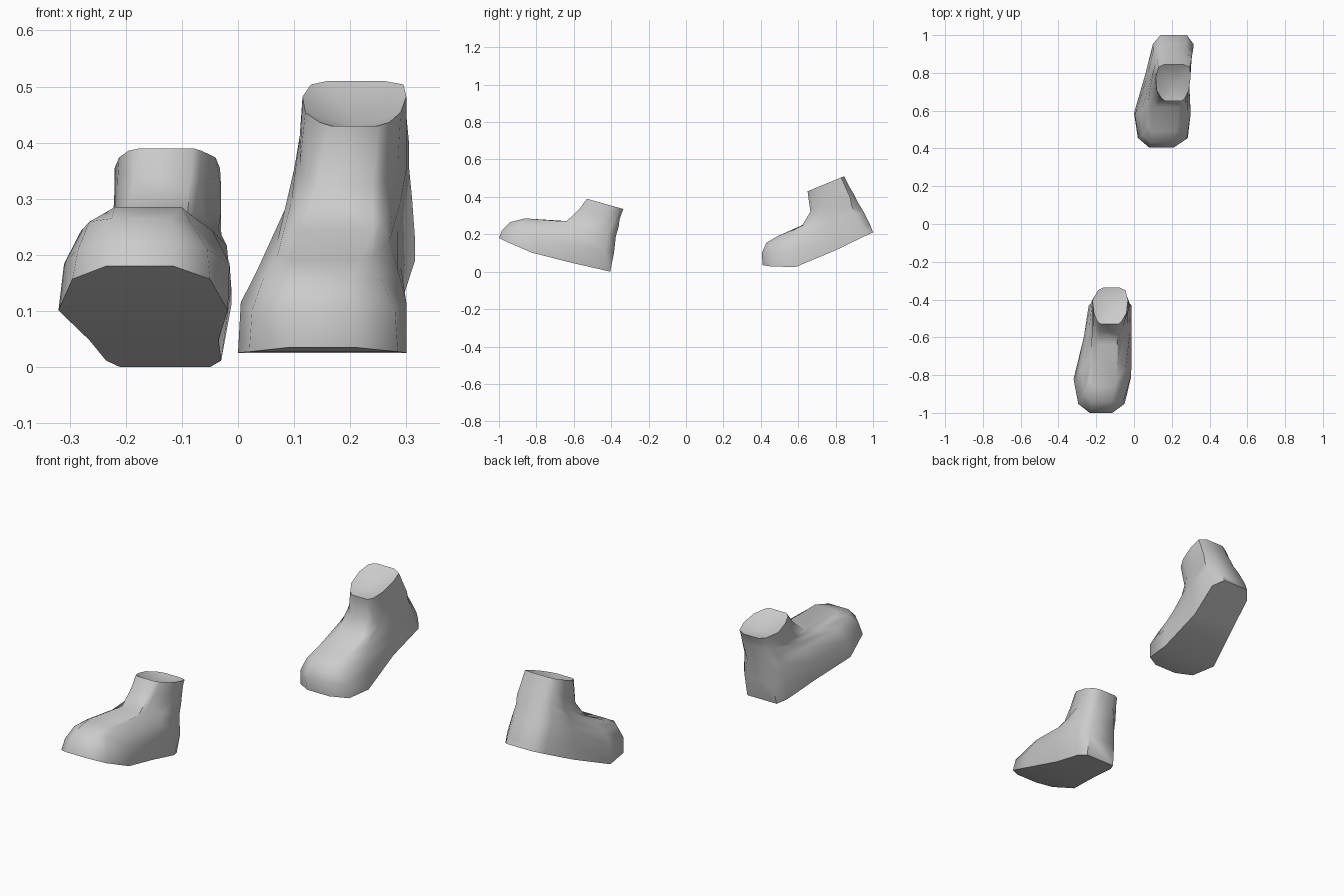
import bpy, bmesh, math

cube = bpy.data.objects.get("Cube")
if cube:
    bpy.data.objects.remove(cube, do_unlink=True)

grey = bpy.data.materials.new("plain grey")
grey.use_nodes = True
colour = (0.6, 0.6, 0.6, 1)
grey.diffuse_color = colour
grey.node_tree.nodes["Principled BSDF"].inputs["Base Color"].default_value = colour

# Stations along each ring from toe to heel, and how strongly the sag acts there
STATIONS = (0, 0.08, 0.3, 0.65, 0.92, 1)
SAG = (0, 0.35, 1, 0.6, 0.12, 0)


def build_boot(name, rings, dip):
    """Loft rings of (front y, z), (back y, z), sag, right-side x, left-side x."""
    bm = bmesh.new()
    loops = []
    for (y0, z0), (y1, z1), sag, right, left in rings:
        sides = []
        for xs in (right, left):
            sides.append([bm.verts.new((x, y0 + (y1 - y0) * t, z0 + (z1 - z0) * t + sag * w))
                          for x, t, w in zip(xs, STATIONS, SAG)])
        loops.append(sides[0] + sides[1][::-1])
    n = len(loops[0])
    # Upper
    for a, b in zip(loops, loops[1:]):
        for i in range(n):
            j = (i + 1) % n
            bm.faces.new((a[i], a[j], b[j], b[i]))
    # Sole strip
    sole = loops[0]
    for i in range(n // 2 - 1):
        bm.faces.new((sole[i], sole[i + 1], sole[n - 2 - i], sole[n - 1 - i]))
    # Shallow dished opening
    top = loops[-1]
    centre = sum((v.co for v in top), top[0].co * 0) / n
    centre.z -= dip
    c = bm.verts.new(centre)
    for i in range(n):
        bm.faces.new((top[i], top[(i + 1) % n], c))
    bmesh.ops.recalc_face_normals(bm, faces=bm.faces)
    mesh = bpy.data.meshes.new(name)
    bm.to_mesh(mesh)
    bm.free()
    mesh.materials.append(grey)
    obj = bpy.data.objects.new(name, mesh)
    bpy.context.collection.objects.link(obj)
    bpy.ops.object.select_all(action='DESELECT')
    obj.select_set(True)
    bpy.context.view_layer.objects.active = obj
    bpy.ops.object.shade_smooth_by_angle(angle=math.radians(52))


# Front boot, toe raised and heel on the ground
build_boot("right_boot", [
    ((-1.0, .18), (-.405, 0), -.025,
     (-.235, -.295, -.32, -.265, -.235, -.21), (-.115, -.05, -.018, -.035, -.03, -.05)),
    ((-.985, .22), (-.385, .10), 0,
     (-.23, -.285, -.31, -.265, -.24, -.20), (-.11, -.055, -.015, -.012, -.012, -.05)),
    ((-.94, .265), (-.375, .19), 0,
     (-.225, -.265, -.28, -.24, -.228, -.19), (-.12, -.085, -.045, -.02, -.025, -.07)),
    ((-.86, .285), (-.36, .24), -.015,
     (-.22, -.235, -.225, -.22, -.22, -.18), (-.10, -.09, -.08, -.035, -.03, -.07)),
    ((-.64, .268), (-.355, .28), 0,
     (-.19, -.20, -.215, -.222, -.205, -.165), (-.09, -.08, -.06, -.03, -.04, -.08)),
    ((-.57, .335), (-.345, .31), 0,
     (-.18, -.195, -.215, -.22, -.195, -.16), (-.085, -.07, -.045, -.03, -.045, -.08)),
    ((-.53, .39), (-.335, .335), 0,
     (-.175, -.195, -.212, -.22, -.19, -.16), (-.08, -.065, -.04, -.032, -.045, -.08)),
], 0.04)

# Rear boot, ball of the foot down and heel lifted
build_boot("left_boot", [
    ((.41, .035), (1.0, .21), -.062,
     (.09, .02, 0, .06, .10, .14), (.21, .285, .30, .29, .315, .28)),
    ((.405, .10), (.985, .25), -.03,
     (.08, .025, .005, .07, .10, .14), (.21, .28, .30, .29, .315, .28)),
    ((.43, .155), (.95, .32), -.03,
     (.09, .045, .035, .08, .10, .15), (.20, .255, .285, .285, .31, .27)),
    ((.49, .19), (.92, .37), -.02,
     (.09, .07, .07, .09, .11, .16), (.22, .24, .27, .29, .305, .265)),
    ((.62, .245), (.90, .41), 0,
     (.11, .10, .095, .10, .12, .16), (.24, .255, .275, .30, .305, .26)),
    ((.665, .32), (.87, .46), 0,
     (.14, .125, .11, .11, .125, .165), (.24, .26, .285, .30, .30, .26)),
    ((.65, .43), (.845, .51), 0,
     (.165, .145, .12, .115, .13, .16), (.25, .27, .29, .30, .295, .26)),
], 0.04)
